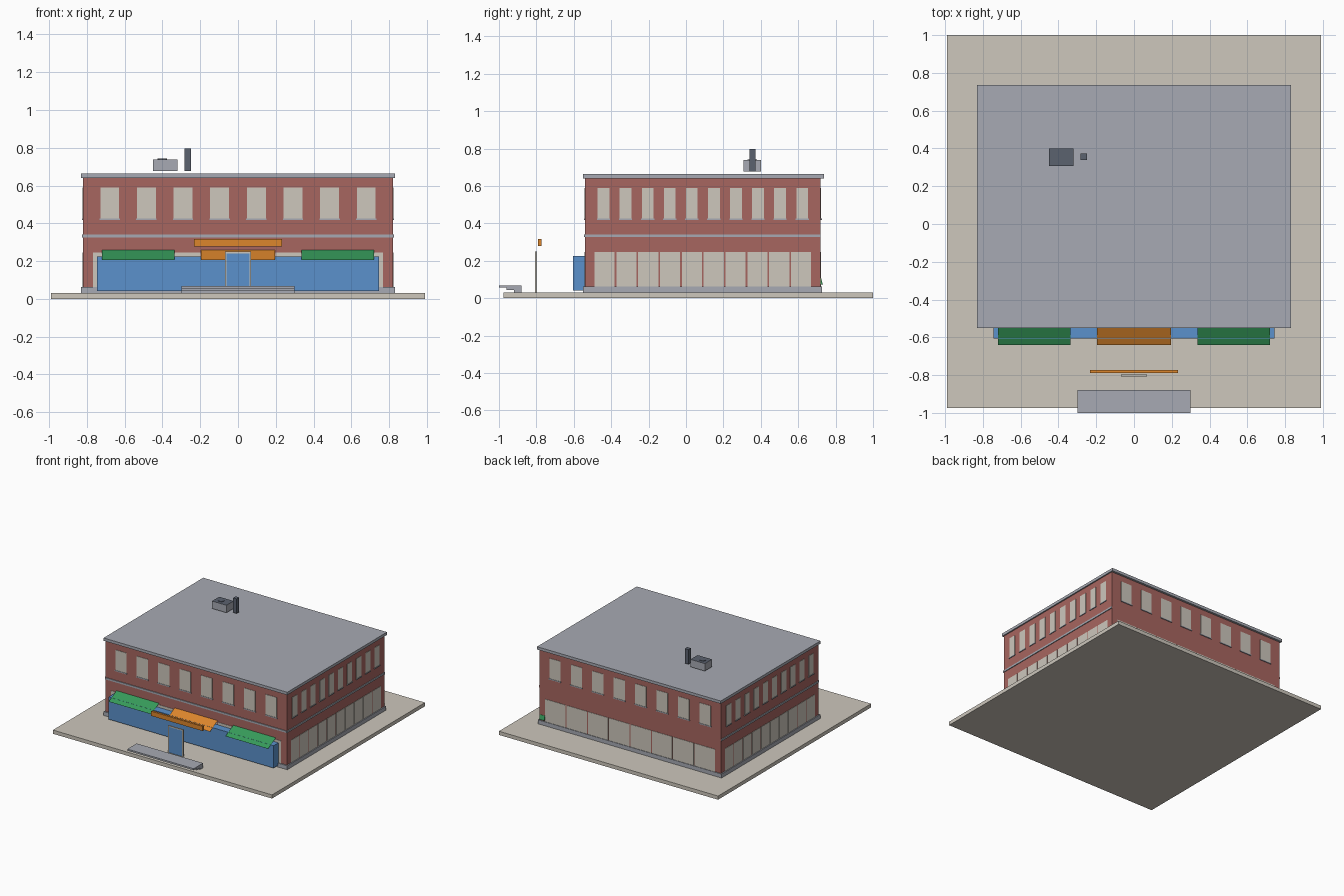
import bpy
import bmesh

cube = bpy.data.objects.get("Cube")
if cube:
    bpy.data.objects.remove(cube, do_unlink=True)


def material(name, hex_code):
    """Flat material from an sRGB hex code, stored as linear values."""
    def linear(c):
        return c / 12.92 if c <= 0.04045 else ((c + 0.055) / 1.055) ** 2.4
    rgb = [linear(int(hex_code[i:i + 2], 16) / 255) for i in (0, 2, 4)]
    mat = bpy.data.materials.new(name)
    mat.use_nodes = True
    mat.diffuse_color = (*rgb, 1)
    mat.node_tree.nodes["Principled BSDF"].inputs["Base Color"].default_value = (*rgb, 1)
    return mat


STONE = material("pale stone", "CDC7BC")
BRICK = material("red brick", "A76660")
GREY = material("light grey", "A7AAB3")
SLATE = material("dark slate", "5B626F")
BLUE = material("shop blue", "5B91CC")
GREEN = material("awning green", "369A5A")
ORANGE = material("sign orange", "DC862C")


def finish(name, bm, *mats):
    mesh = bpy.data.meshes.new(name)
    bm.to_mesh(mesh)
    bm.free()
    for mat in mats:
        mesh.materials.append(mat)
    obj = bpy.data.objects.new(name, mesh)
    bpy.context.collection.objects.link(obj)
    return obj


def add_box(bm, x, y, z):
    """Add a box spanning the three (low, high) ranges."""
    verts = bmesh.ops.create_cube(bm, size=1)["verts"]
    for v in verts:
        v.co = [(lo + hi) / 2 + c * (hi - lo) for c, (lo, hi) in zip(v.co, (x, y, z))]


def box(name, mat, x, y, z):
    bm = bmesh.new()
    add_box(bm, x, y, z)
    return finish(name, bm, mat)


# Building envelope
HALF_X, FRONT, BACK = 0.82, -0.54, 0.72
MID_Y = (FRONT + BACK) / 2
GROUND, EAVES = 0.03, 0.64


def wall_row(name, mat, wall, count, spacing, width, z, depth):
    """Evenly spaced thin plates set on one wall."""
    bm = bmesh.new()
    for i in range(count):
        mid = (i - (count - 1) / 2) * spacing
        span = (mid - width / 2, mid + width / 2)
        if wall in ("front", "back"):
            y = (FRONT - depth, FRONT) if wall == "front" else (BACK, BACK + depth)
            add_box(bm, span, y, z)
        else:
            x = (HALF_X, HALF_X + depth) if wall == "left" else (-HALF_X - depth, -HALF_X)
            add_box(bm, x, [MID_Y + s for s in span], z)
    finish(f"{wall}_{name}", bm, mat)


# Site and main block
box("ground_slab", STONE, (-0.99, 0.99), (-0.975, 1), (0, GROUND))
box("brick_walls", BRICK, (-HALF_X, HALF_X), (FRONT, BACK), (GROUND, EAVES))
box("plinth", GREY, (-0.83, 0.83), (-0.55, 0.727), (GROUND, 0.062))
box("roof_slab", GREY, (-0.83, 0.83), (-0.55, 0.737), (EAVES, 0.663))

# Windows, sills, shop glazing and string course
for wall in ("front", "back", "left", "right"):
    long_wall = wall in ("front", "back")
    count = 8 if long_wall else 10
    pitch, width = (0.194, 0.1) if long_wall else (0.118, 0.063)
    wall_row("upper_windows", STONE, wall, count, pitch, width, (0.425, 0.59), 0.003)
    wall_row("window_sills", GREY, wall, count, pitch, width + 0.008, (0.417, 0.425), 0.006)
    bay, pane = (0.193, 0.184) if long_wall else (0.1168, 0.108)
    wall_row("ground_glazing", STONE, wall, count, bay, pane, (0.062, 0.246), 0.003)
    if wall != "back":
        length = 2 * HALF_X if long_wall else BACK - FRONT
        wall_row("string_course", GREY, wall, 1, 0, length, (0.326, 0.341), 0.006)

# Blue shop front
box("shop_front", BLUE, (-0.745, 0.745), (-0.605, FRONT), (0.042, 0.225))


def awning(name, mat, x, y_wall, y_edge, z_wall, z_edge):
    """Single sloping sheet."""
    bm = bmesh.new()
    corners = [(x[0], y_edge, z_edge), (x[1], y_edge, z_edge),
               (x[1], y_wall, z_wall), (x[0], y_wall, z_wall)]
    bm.faces.new([bm.verts.new(c) for c in corners])
    finish(name, bm, mat)


awning("right_awning", GREEN, (-0.72, -0.335), FRONT, -0.64, 0.258, 0.206)
awning("left_awning", GREEN, (0.335, 0.72), FRONT, -0.64, 0.258, 0.206)
awning("centre_awning", ORANGE, (-0.195, 0.195), FRONT, -0.64, 0.258, 0.206)

# Small hood low on the back wall
bm = bmesh.new()
add_box(bm, (0.77, 0.815), (BACK, 0.732), (0.072, 0.108))
for v in bm.verts:
    if v.co.z > 0.1 and v.co.y > BACK + 0.005:
        v.co.y = BACK + 0.002
finish("back_hood", bm, GREEN)

# Free-standing entrance: door leaf, frame and sign
box("door_leaf", BLUE, (-0.061, 0.061), (-0.805, -0.799), (GROUND, 0.242))
bm = bmesh.new()
for side in (-1, 1):
    add_box(bm, sorted((side * 0.06, side * 0.068)), (-0.807, -0.797), (GROUND, 0.25))
add_box(bm, (-0.06, 0.06), (-0.807, -0.797), (0.241, 0.25))
finish("door_frame", bm, STONE)
box("sign_board", ORANGE, (-0.232, 0.232), (-0.79, -0.773), (0.278, 0.316))

# Entrance steps, each tread reaching further forward than the one below
bm = bmesh.new()
for i, y in enumerate((-0.92, -0.96, -1.0)):
    z = GROUND + i * 0.013
    add_box(bm, (-0.3, 0.3), (y, -0.88), (z, z + 0.013))
finish("entrance_steps", bm, GREY)

# Rooftop plant
unit = box("rooftop_unit", GREY, (-0.45, -0.32), (0.308, 0.4), (0.677, 0.738))
unit.data.materials.append(SLATE)
for face in unit.data.polygons:
    face.material_index = int(face.normal.z > 0.5)
bm = bmesh.new()
bmesh.ops.create_cone(bm, cap_ends=True, segments=8, radius1=0.025, radius2=0.025, depth=0.004)
bmesh.ops.translate(bm, verts=bm.verts, vec=(-0.4, 0.355, 0.74))
finish("unit_fan", bm, SLATE)
box("flue", SLATE, (-0.282, -0.25), (0.34, 0.372), (0.677, 0.797))
